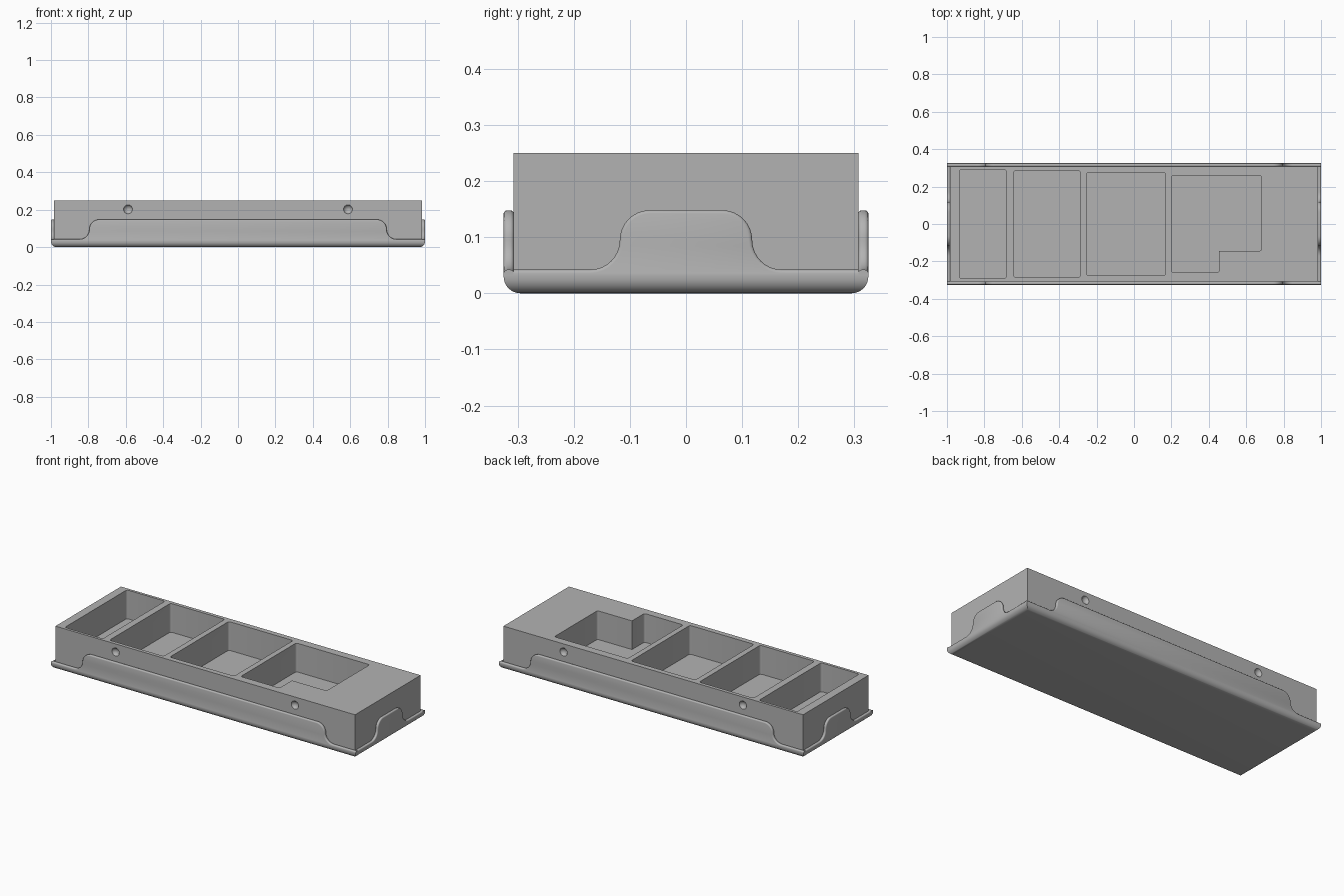
import bpy, bmesh, math
from mathutils import Matrix, Vector

cube = bpy.data.objects.get("Cube")
if cube:
    bpy.data.objects.remove(cube, do_unlink=True)

grey = bpy.data.materials.new("plain grey")
grey.use_nodes = True
colour = (0.45, 0.45, 0.45, 1)
grey.diffuse_color = colour
grey.node_tree.nodes["Principled BSDF"].inputs["Base Color"].default_value = colour

HALF_X, HALF_Y = 1.0, 0.325          # tray outside
BLOCK_X, BLOCK_Y = 0.983, 0.307      # insert outside
SEAM, RIM, TAB_TOP, TOP = 0.032, 0.042, 0.148, 0.25
POCKET_FLOOR = 0.08


def finish(bm, name, smooth=True):
    bmesh.ops.recalc_face_normals(bm, faces=bm.faces)
    mesh = bpy.data.meshes.new(name)
    bm.to_mesh(mesh)
    bm.free()
    obj = bpy.data.objects.new(name, mesh)
    bpy.context.collection.objects.link(obj)
    mesh.materials.append(grey)
    if smooth:
        smooth_sharp(obj)
    return obj


def activate(obj):
    bpy.ops.object.select_all(action='DESELECT')
    obj.select_set(True)
    bpy.context.view_layer.objects.active = obj


def smooth_sharp(obj):
    activate(obj)
    bpy.ops.object.shade_smooth_by_angle(angle=math.radians(35))


def prism(points, direction):
    """Extrude a closed outline along a direction."""
    bm = bmesh.new()
    face = bm.faces.new([bm.verts.new(p) for p in points])
    new = bmesh.ops.extrude_face_region(bm, geom=[face])["geom"]
    verts = [v for v in new if isinstance(v, bmesh.types.BMVert)]
    bmesh.ops.translate(bm, verts=verts, vec=direction)
    bmesh.ops.recalc_face_normals(bm, faces=bm.faces)
    return bm


def box(hx, hy, z0, z1):
    outline = [(-hx, -hy, z0), (hx, -hy, z0), (hx, hy, z0), (-hx, hy, z0)]
    return prism(outline, (0, 0, z1 - z0))


def bevel(bm, edges, size, segments):
    bmesh.ops.bevel(bm, geom=edges, offset=size, segments=segments,
                    profile=0.5, affect='EDGES')


# Tray floor with rounded lower edges
bm = box(HALF_X, HALF_Y, 0, SEAM)
bevel(bm, [e for e in bm.edges if all(v.co.z < 0.001 for v in e.verts)], 0.03, 8)
finish(bm, "tray_floor")


def wall_outline(half_length, mid):
    """Low rim that sweeps up through S-curves to a central tab."""
    r = (TAB_TOP - RIM) / 2
    steps = 8
    right = [(half_length, SEAM), (half_length, RIM)]
    for i in range(steps + 1):
        a = math.pi / 2 * i / steps
        right.append((mid + r - r * math.sin(a), RIM + r - r * math.cos(a)))
    for i in range(1, steps + 1):
        a = math.pi / 2 * i / steps
        right.append((mid - r + r * math.cos(a), RIM + r + r * math.sin(a)))
    return right + [(-u, z) for u, z in reversed(right)]


def tray_wall(name, half_length, mid, outer, thickness, turn):
    points = [(u, -outer, z) for u, z in wall_outline(half_length, mid)]
    bm = prism(points, (0, thickness, 0))
    lip = [e for e in bm.edges
           if abs(e.verts[0].co.y - e.verts[1].co.y) < 1e-5
           and all(v.co.z > SEAM + 0.001 for v in e.verts)]
    bevel(bm, lip, 0.006, 3)
    bmesh.ops.rotate(bm, verts=bm.verts, matrix=Matrix.Rotation(turn, 3, 'Z'))
    finish(bm, name)


# Four tray walls
for name, turn in (("front_wall", 0), ("back_wall", math.pi)):
    tray_wall(name, HALF_X, 0.795, HALF_Y, HALF_Y - BLOCK_Y, turn)
for name, turn in (("left_wall", math.pi / 2), ("right_wall", -math.pi / 2)):
    tray_wall(name, BLOCK_Y, 0.118, HALF_X, HALF_X - BLOCK_X, turn)

# Insert block
block = finish(box(BLOCK_X, BLOCK_Y, 0.02, TOP), "insert_block", smooth=False)


def cut(bm):
    cutter = finish(bm, "cutter", smooth=False)
    cutter.hide_render = True
    mod = block.modifiers.new("cut", 'BOOLEAN')
    mod.operation = 'DIFFERENCE'
    mod.solver = 'EXACT'
    mod.object = cutter
    activate(block)
    bpy.ops.object.modifier_apply(modifier=mod.name)
    bpy.data.objects.remove(cutter, do_unlink=True)


def rectangle(x0, x1, hy):
    return [(x0, -hy), (x1, -hy), (x1, hy), (x0, hy)]


# Three rectangular pockets and one stepped pocket
pockets = [
    rectangle(-0.933, -0.683, 0.291),
    rectangle(-0.643, -0.287, 0.286),
    rectangle(-0.254, 0.168, 0.276),
    [(0.2, -0.26), (0.455, -0.26), (0.455, -0.144),
     (0.682, -0.144), (0.682, 0.26), (0.2, 0.26)],
]
for outline in pockets:
    bm = prism([(x, y, POCKET_FLOOR) for x, y in outline], (0, 0, TOP))
    corners = [e for e in bm.edges
               if abs(e.verts[0].co.z - e.verts[1].co.z) > 0.1 and e.is_convex]
    bevel(bm, corners, 0.012, 4)
    cut(bm)

# Round dimples on the front and back
for sx in (-1, 1):
    for sy in (-1, 1):
        bm = bmesh.new()
        bmesh.ops.create_uvsphere(bm, u_segments=24, v_segments=16, radius=0.026)
        bmesh.ops.translate(bm, verts=bm.verts,
                            vec=Vector((sx * 0.588, sy * (BLOCK_Y + 0.01), 0.202)))
        cut(bm)
smooth_sharp(block)
